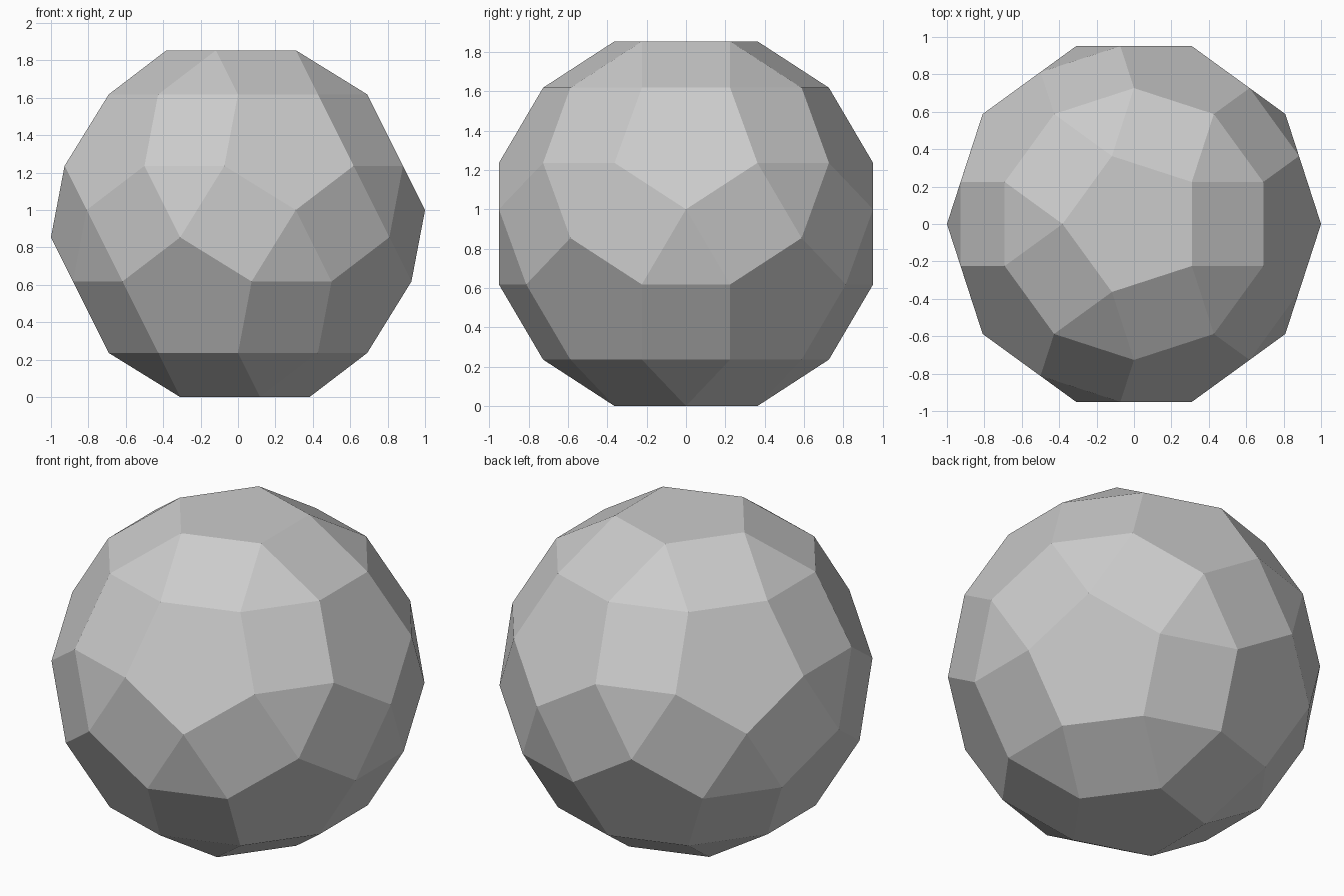
import bpy
import bmesh
import math

cube = bpy.data.objects.get("Cube")
if cube:
    bpy.data.objects.remove(cube, do_unlink=True)

CAP_DISTANCE = 0.9272   # centre of the solid to each pentagon
CAP_RADIUS = 0.3820     # pentagon corner radius

# One pentagon per icosahedron corner, each edge facing a neighbouring corner
bm = bmesh.new()
bmesh.ops.create_icosphere(bm, subdivisions=1, radius=1.0)
points = []
for vert in bm.verts:
    axis = vert.co.normalized()
    for edge in vert.link_edges:
        toward = edge.other_vert(vert).co
        tangent = (toward - axis * toward.dot(axis)).normalized()
        points.append(axis * CAP_DISTANCE - tangent * CAP_RADIUS)
bm.free()

# Wrap the pentagons in a hull, which fills in the squares and triangles
bm = bmesh.new()
for p in points:
    p.z += CAP_DISTANCE
    bm.verts.new(p)
bmesh.ops.convex_hull(bm, input=bm.verts[:])
bmesh.ops.dissolve_limit(bm, angle_limit=math.radians(2),
                         verts=bm.verts[:], edges=bm.edges[:])
bmesh.ops.recalc_face_normals(bm, faces=bm.faces[:])
mesh = bpy.data.meshes.new("faceted_ball")
bm.to_mesh(mesh)
bm.free()

# Plain grey, flat shaded
grey = bpy.data.materials.new("light_grey")
grey.use_nodes = True
colour = (0.6, 0.6, 0.6, 1.0)
grey.diffuse_color = colour
grey.node_tree.nodes["Principled BSDF"].inputs["Base Color"].default_value = colour
mesh.materials.append(grey)

ball = bpy.data.objects.new("faceted_ball", mesh)
bpy.context.collection.objects.link(ball)
